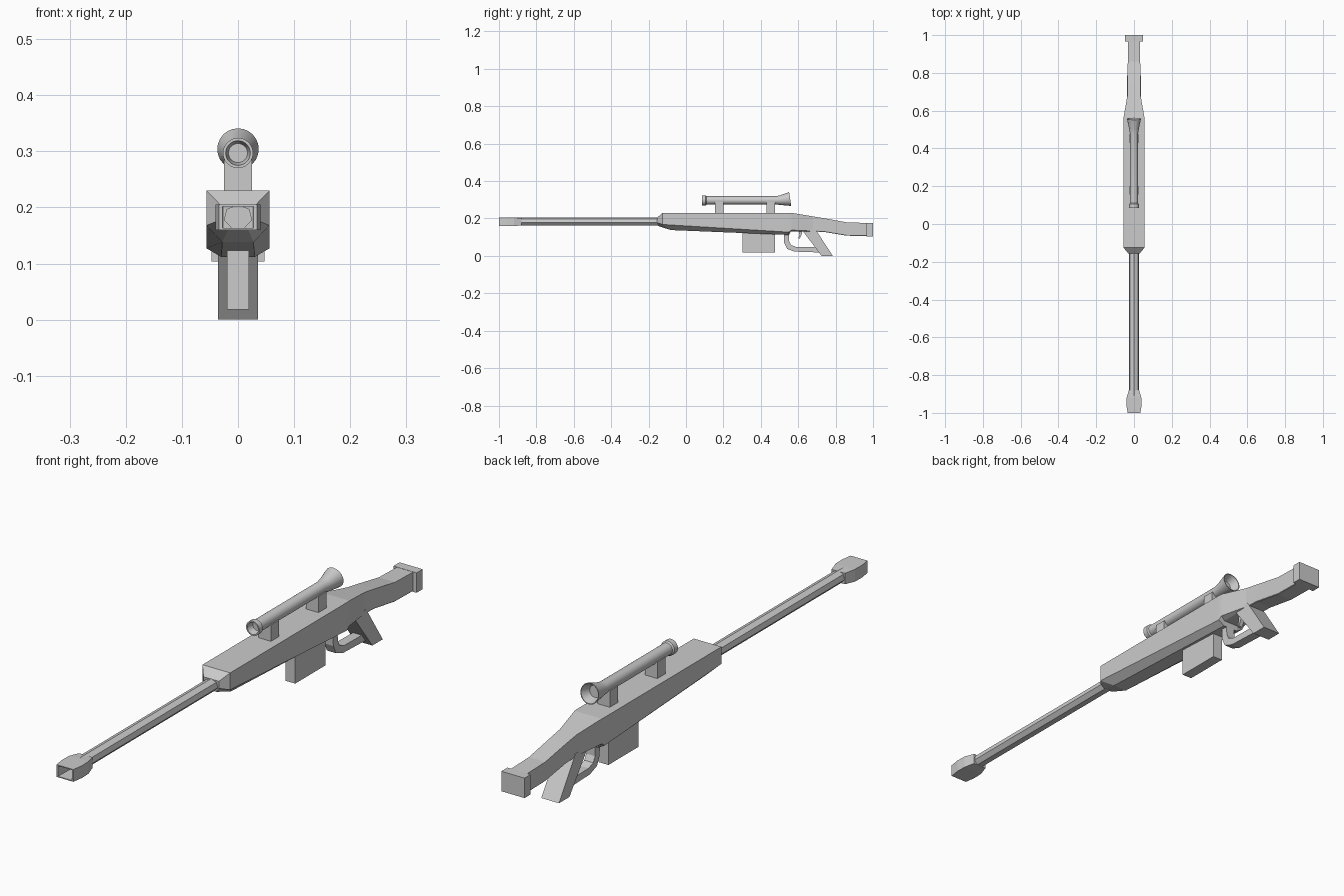
import bpy, bmesh, math


def loft(name, rings, smooth=False):
    """Skin a list of equal-length point rings and cap both ends."""
    bm = bmesh.new()
    vs = [[bm.verts.new(p) for p in ring] for ring in rings]
    n = len(vs[0])
    for a, b in zip(vs, vs[1:]):
        for i in range(n):
            j = (i + 1) % n
            bm.faces.new((a[i], a[j], b[j], b[i]))
    bm.faces.new(vs[0])
    bm.faces.new(vs[-1])
    bmesh.ops.recalc_face_normals(bm, faces=bm.faces)
    me = bpy.data.meshes.new(name)
    bm.to_mesh(me)
    bm.free()
    ob = bpy.data.objects.new(name, me)
    bpy.context.collection.objects.link(ob)
    if smooth:
        bpy.ops.object.select_all(action='DESELECT')
        ob.select_set(True)
        bpy.context.view_layer.objects.active = ob
        bpy.ops.object.shade_smooth_by_angle(angle=math.radians(30))
    return ob


def plate(name, yz, half):
    """Extrude a side profile across x."""
    return loft(name, [[(x, y, z) for y, z in yz] for x in (-half, half)])


def box(name, half, y0, y1, z0, z1):
    return plate(name, [(y0, z0), (y1, z0), (y1, z1), (y0, z1)], half)


def rect(y, w, h, z):
    return [(-w, y, z - h), (w, y, z - h), (w, y, z + h), (-w, y, z + h)]


def circle(y, r, z, n, tilt=0.0, sx=1.0):
    ring = []
    for i in range(n):
        a = 2 * math.pi * i / n
        dz = r * math.cos(a)
        ring.append((r * sx * math.sin(a), y - tilt * dz, z + dz))
    return ring


def section(y_top, y_bot, w, b, top, side, bot):
    """Flat-topped section with chamfered lower corners."""
    return [(-w, y_top, top), (w, y_top, top), (w, y_top, side),
            (b, y_bot, bot), (-b, y_bot, bot), (-w, y_top, side)]


# Receiver with sloped nose, running into the stock
loft("receiver_and_stock", [
    section(-0.155, -0.15, 0.031, 0.018, 0.204, 0.178, 0.160),
    section(-0.125, -0.08, 0.056, 0.028, 0.230, 0.168, 0.138),
    section(0.550, 0.550, 0.056, 0.030, 0.230, 0.127, 0.112),
    section(0.565, 0.555, 0.055, 0.032, 0.230, 0.138, 0.130),
    section(0.680, 0.680, 0.035, 0.032, 0.211, 0.133, 0.130),
    section(0.740, 0.740, 0.034, 0.032, 0.201, 0.130, 0.128),
    section(0.860, 0.860, 0.033, 0.031, 0.179, 0.110, 0.108),
    section(0.970, 0.970, 0.033, 0.031, 0.176, 0.108, 0.106),
])
box("butt_pad", 0.047, 0.965, 1.0, 0.104, 0.177)

# Seven-sided barrel and hollow muzzle brake
loft("barrel", [circle(y, 0.0225, 0.183, 7, sx=1.15) for y in (-0.91, -0.13)])
loft("muzzle_brake", [rect(y, w, h, 0.1825) for y, w, h in (
    (-0.895, 0.026, 0.019), (-1.0, 0.028, 0.019), (-1.0, 0.034, 0.0225),
    (-0.96, 0.040, 0.0225), (-0.92, 0.039, 0.0225), (-0.88, 0.027, 0.020))])

# Magazine, grip, trigger and guard
box("magazine", 0.020, 0.302, 0.477, 0.018, 0.135)
plate("grip", [(0.615, 0.145), (0.725, 0.0), (0.785, 0.0), (0.69, 0.145)], 0.036)
outer = [(0.522, 0.125), (0.525, 0.070), (0.540, 0.038), (0.580, 0.023), (0.725, 0.018)]
inner = [(0.700, 0.046), (0.588, 0.048), (0.562, 0.058), (0.551, 0.078), (0.550, 0.125)]
plate("trigger_guard", outer + inner, 0.018)
plate("trigger", [(0.604, 0.135), (0.606, 0.112), (0.600, 0.092),
                  (0.608, 0.094), (0.618, 0.112), (0.622, 0.135)], 0.008)

# Scope with cupped ends, on two mounts
loft("scope", [circle(y, r, z, 24, t) for y, r, z, t in (
    (0.110, 0.017, 0.297, 0), (0.085, 0.022, 0.297, 0), (0.085, 0.027, 0.297, 0),
    (0.105, 0.027, 0.297, 0), (0.110, 0.022, 0.297, 0), (0.480, 0.022, 0.297, 0),
    (0.505, 0.026, 0.298, 0.05), (0.557, 0.037, 0.304, 0.15),
    (0.557, 0.034, 0.304, 0.15), (0.525, 0.022, 0.300, 0.05))], smooth=True)
for label, y in (("front", 0.155), ("rear", 0.430)):
    box(label + "_scope_mount", 0.025, y, y + 0.046, 0.220, 0.290)
